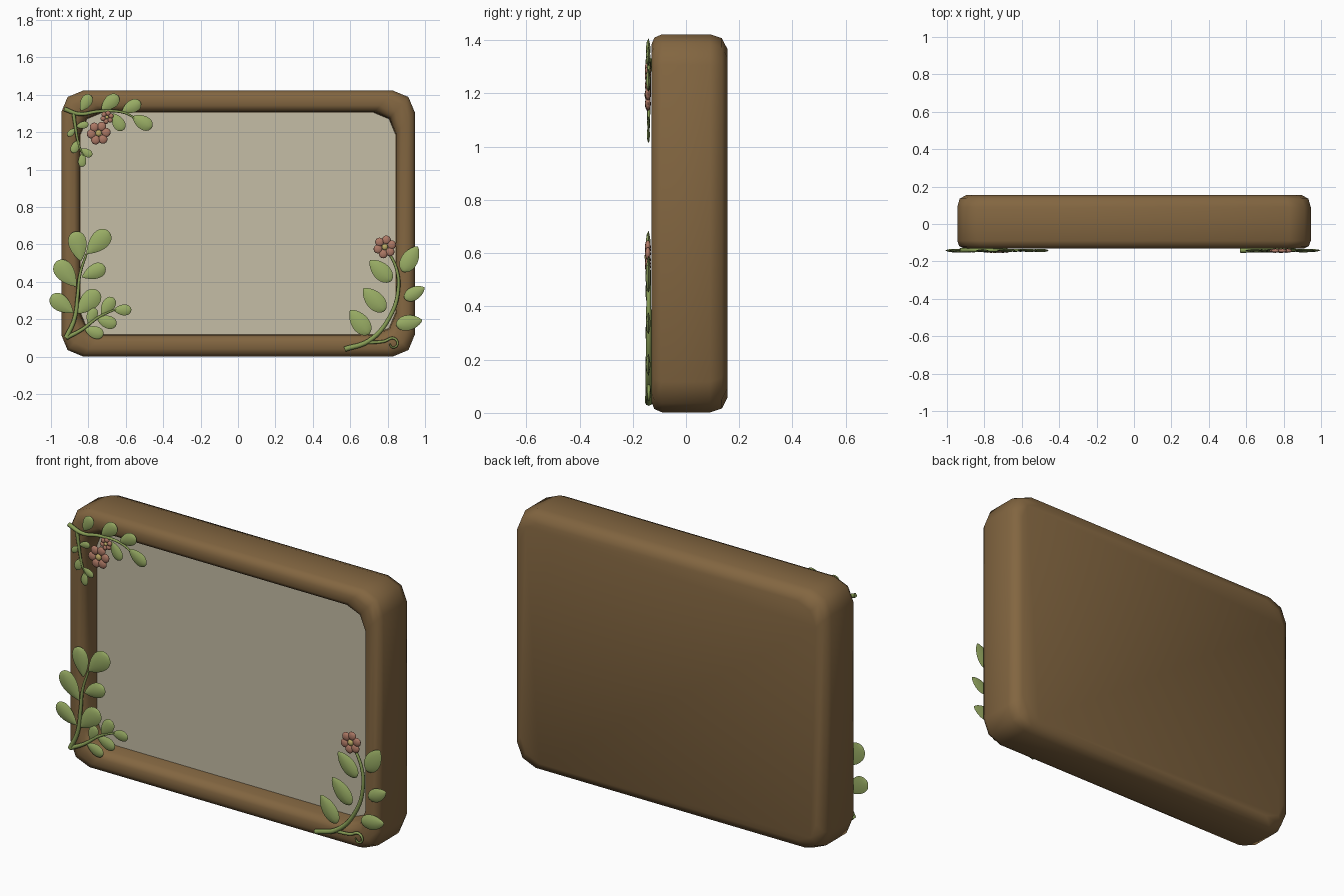
import bpy, bmesh, math
from mathutils import Vector

if "Cube" in bpy.data.objects:
    bpy.data.objects.remove(bpy.data.objects["Cube"])

def material(name, rgb):
    m = bpy.data.materials.new(name)
    m.diffuse_color = (*rgb, 1)
    m.use_nodes = True
    m.node_tree.nodes["Principled BSDF"].inputs["Base Color"].default_value = m.diffuse_color
    return m

WOOD = material("wood", (0.225, 0.132, 0.052))
GLASS = material("glass", (0.56, 0.51, 0.38))
LEAF = material("leaf", (0.32, 0.42, 0.13))
STEM = material("stem", (0.24, 0.33, 0.09))
PETAL = material("petal", (0.42, 0.19, 0.13))
HEART = material("flower_heart", (0.50, 0.40, 0.13))

def finish(bm, name, mat, angle=50):
    bmesh.ops.recalc_face_normals(bm, faces=bm.faces)
    me = bpy.data.meshes.new(name)
    bm.to_mesh(me)
    bm.free()
    ob = bpy.data.objects.new(name, me)
    bpy.context.collection.objects.link(ob)
    me.materials.append(mat)
    bpy.ops.object.select_all(action='DESELECT')
    ob.select_set(True)
    bpy.context.view_layer.objects.active = ob
    bpy.ops.object.shade_smooth_by_angle(angle=math.radians(angle))
    return ob

def outline(inset, y, r=0.115):
    """Rounded rectangle with two-segment corners; rails slightly wider than posts."""
    hx, hz, pts = 0.945 - inset, 0.71 - inset * 1.13, []
    for k, (sx, sz) in enumerate([(1, 1), (-1, 1), (-1, -1), (1, -1)]):
        for i in range(3):
            a = math.radians(90 * k + 45 * i)
            pts.append(Vector((sx * (hx - r) + r * math.cos(a), y,
                               0.712 + sz * (hz - r) + r * math.sin(a))))
    return pts

# Frame: lofted rounded profile with a closed back
bm = bmesh.new()
levels = [(0.104, -0.015), (0.100, -0.085), (0.090, -0.115), (0.07, -0.13), (0.035, -0.13),
          (0.011, -0.119), (0, -0.09), (0, 0.09), (0.013, 0.135), (0.048, 0.155)]
rings = [[bm.verts.new(p) for p in outline(*l)] for l in levels]
for a, b in zip(rings, rings[1:]):
    for i in range(12):
        j = (i + 1) % 12
        bm.faces.new((a[i], a[j], b[j], b[i]))
bm.faces.new(rings[-1])
finish(bm, "frame", WOOD)

# Mirror glass
bm = bmesh.new()
bm.faces.new([bm.verts.new(p) for p in outline(0.102, -0.02)])
glass = finish(bm, "mirror_glass", GLASS)
if glass.data.polygons[0].normal.y > 0:
    glass.data.flip_normals()

def stem(name, pts, r0, r1):
    cu = bpy.data.curves.new(name, 'CURVE')
    cu.dimensions = '3D'
    cu.bevel_depth = 1
    cu.bevel_resolution = 2
    cu.resolution_u = 6
    cu.use_fill_caps = True
    sp = cu.splines.new('BEZIER')
    sp.bezier_points.add(len(pts) - 1)
    for i, (bp, (x, z)) in enumerate(zip(sp.bezier_points, pts)):
        bp.co = (x, -0.140, z)
        bp.handle_left_type = bp.handle_right_type = 'AUTO'
        bp.radius = r0 + (r1 - r0) * i / (len(pts) - 1)
    ob = bpy.data.objects.new(name, cu)
    bpy.context.collection.objects.link(ob)
    cu.materials.append(STEM)
    bpy.ops.object.select_all(action='DESELECT')
    ob.select_set(True)
    bpy.context.view_layer.objects.active = ob
    bpy.ops.object.convert(target='MESH')

def leaves(name, specs, ratio, a, b):
    """Thin domed leaves, width t^a (1-t)^b; each spec is base x, z, tip x, z."""
    bm = bmesh.new()
    n = 12
    peak = (a / (a + b)) ** a * (b / (a + b)) ** b
    for bx, bz, tx, tz in specs:
        base, d = Vector((bx, -0.14, bz)), Vector((tx - bx, 0, tz - bz))
        side = Vector((-d.z, 0, d.x)) * ratio / 2
        bulge = Vector((0, -min(0.012, d.length * 0.09), 0))
        ends = [bm.verts.new(base), bm.verts.new(base + d)]
        rows = []
        for i in range(1, n):
            t = (1 - math.cos(math.pi * i / n)) / 2
            w = t ** a * (1 - t) ** b / peak
            c = base + d * t
            offs = (side, side * 0.6 + bulge * 0.75, bulge, -side * 0.6 + bulge * 0.75,
                    -side, -bulge * 0.6)
            rows.append([bm.verts.new(c + o * w) for o in offs])
        for k in range(6):
            m = (k + 1) % 6
            bm.faces.new((ends[0], rows[0][k], rows[0][m]))
            bm.faces.new((ends[1], rows[-1][m], rows[-1][k]))
            for p, q in zip(rows, rows[1:]):
                bm.faces.new((p[k], q[k], q[m], p[m]))
    finish(bm, name, LEAF, 60)

def flower(name, x, z, r, turn=0.3):
    def balls(label, spots, rad, y, mat):
        bm = bmesh.new()
        for px, pz in spots:
            new = bmesh.ops.create_uvsphere(bm, u_segments=12, v_segments=8, radius=rad)["verts"]
            for v in new:
                v.co = Vector((px + v.co.x, y + v.co.y * min(1, 0.011 / rad), pz + v.co.z))
        finish(bm, label, mat, 60)
    ring = [(x + r * 0.62 * math.cos(turn + i * math.pi / 3),
             z + r * 0.62 * math.sin(turn + i * math.pi / 3)) for i in range(6)]
    balls(name + "_petals", ring, r * 0.38, -0.143, PETAL)
    balls(name + "_heart", [(x, z)], r * 0.27, -0.145, HEART)

# Lower right spray
stem("right_stem", [(0.57, 0.04), (0.70, 0.085), (0.81, 0.21), (0.857, 0.36),
                    (0.847, 0.47), (0.79, 0.585)], 0.014, 0.007)
stem("right_tendril", [(0.68, 0.075), (0.78, 0.082), (0.835, 0.098), (0.852, 0.065),
                       (0.825, 0.05), (0.81, 0.07)], 0.009, 0.004)
leaves("right_leaves", [(0.70, 0.12, 0.60, 0.25), (0.785, 0.245, 0.67, 0.365),
                        (0.82, 0.405, 0.705, 0.515), (0.845, 0.17, 0.985, 0.195),
                        (0.89, 0.31, 0.998, 0.37), (0.88, 0.455, 0.96, 0.59)], 0.58, 0.55, 0.75)
flower("right_flower", 0.785, 0.587, 0.062)

# Lower left spray
stem("left_stem", [(-0.92, 0.10), (-0.875, 0.20), (-0.857, 0.33), (-0.845, 0.44),
                   (-0.81, 0.55)], 0.013, 0.006)
stem("left_side_stem", [(-0.92, 0.10), (-0.835, 0.145), (-0.74, 0.215), (-0.65, 0.255)],
     0.012, 0.005)
leaves("left_leaves", [(-0.84, 0.51, -0.87, 0.67), (-0.81, 0.55, -0.69, 0.67),
                       (-0.865, 0.375, -0.97, 0.51), (-0.835, 0.425, -0.71, 0.48),
                       (-0.88, 0.235, -1.0, 0.325), (-0.86, 0.23, -0.745, 0.35)], 0.60, 0.9, 0.5)
leaves("left_small_leaves", [(-0.665, 0.25, -0.57, 0.25), (-0.73, 0.225, -0.665, 0.315),
                             (-0.755, 0.205, -0.65, 0.17), (-0.80, 0.175, -0.765, 0.26),
                             (-0.82, 0.15, -0.72, 0.115)], 0.62, 0.8, 0.5)

# Upper left spray
stem("top_stem", [(-0.93, 1.325), (-0.85, 1.298), (-0.74, 1.312), (-0.61, 1.305),
                  (-0.55, 1.275)], 0.012, 0.005)
stem("top_side_stem", [(-0.88, 1.305), (-0.868, 1.22), (-0.85, 1.13), (-0.825, 1.07)],
     0.010, 0.004)
leaves("top_leaves", [(-0.84, 1.315, -0.79, 1.40), (-0.73, 1.32, -0.64, 1.395),
                      (-0.62, 1.312, -0.52, 1.36), (-0.565, 1.285, -0.46, 1.225),
                      (-0.67, 1.30, -0.615, 1.21)], 0.62, 0.8, 0.5)
leaves("top_small_leaves", [(-0.865, 1.23, -0.80, 1.245), (-0.87, 1.22, -0.91, 1.18),
                            (-0.85, 1.16, -0.885, 1.09), (-0.845, 1.11, -0.78, 1.075),
                            (-0.83, 1.09, -0.835, 1.015)], 0.58, 0.8, 0.5)
flower("top_flower", -0.745, 1.195, 0.064, 0.1)
flower("top_flower_bud", -0.70, 1.28, 0.036)
